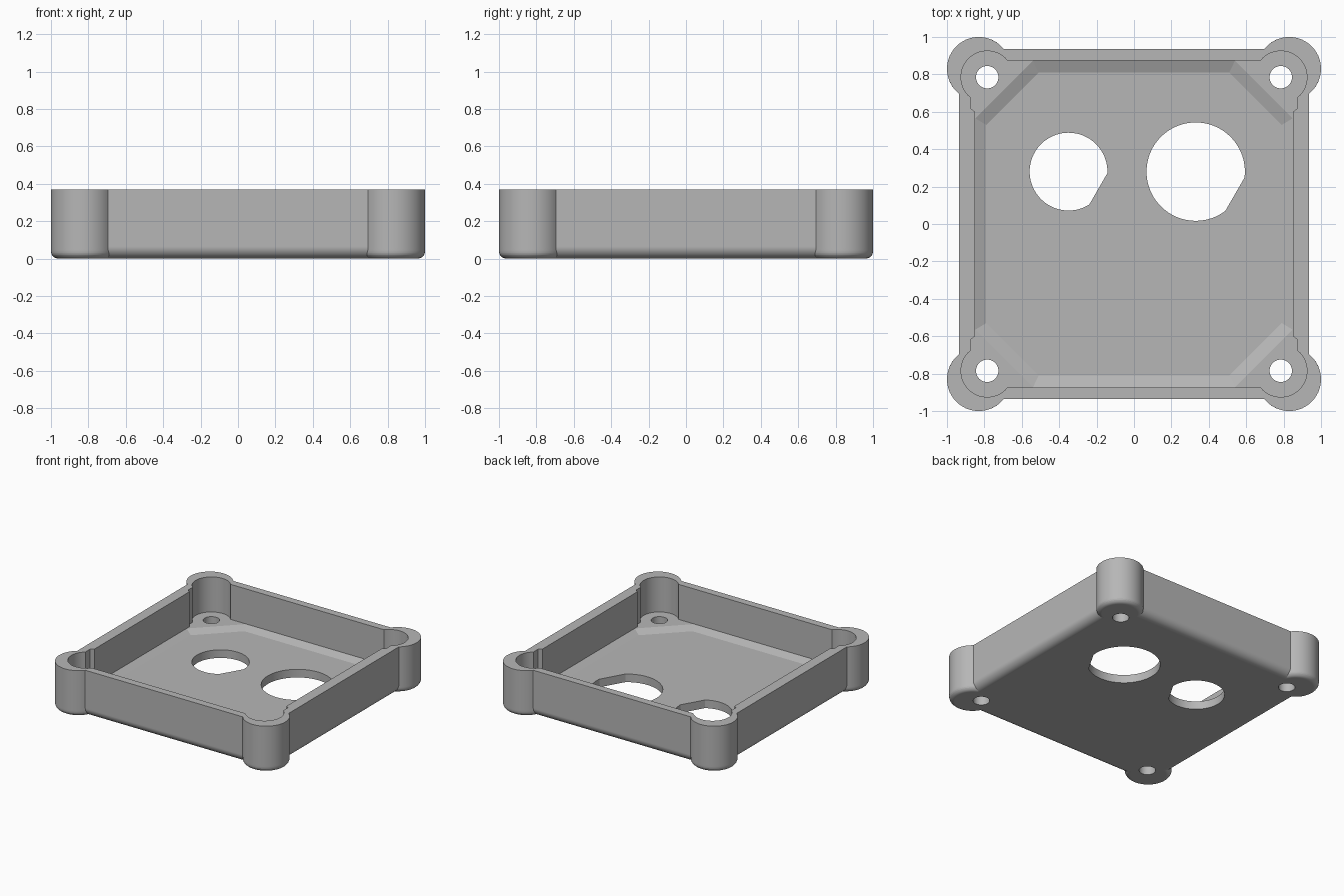
import bpy, bmesh
from math import pi, cos, sin, acos, asin, sqrt

if "Cube" in bpy.data.objects:
    bpy.data.objects.remove(bpy.data.objects["Cube"])

HEIGHT, FLOOR, LEDGE = 0.37, 0.065, 0.09

grey = bpy.data.materials.new("plain grey")
grey.use_nodes = True
grey.diffuse_color = (0.47, 0.47, 0.47, 1)
grey.node_tree.nodes["Principled BSDF"].inputs["Base Color"].default_value = grey.diffuse_color


def arc(cx, cy, r, a0, a1, n=28):
    steps = [a0 + (a1 - a0) * i / n for i in range(n + 1)]
    return [(cx + r * cos(a), cy + r * sin(a)) for a in steps]


def mirror_four(q):
    """Complete a counter-clockwise outline from its +x +y quarter."""
    half = q + [(-x, y) for x, y in reversed(q)]
    return half + [(-x, -y) for x, y in half]


def loft(name, layers):
    """Closed solid through (outline, z) layers of equal point count."""
    bm = bmesh.new()
    rings = [[bm.verts.new((x, y, z)) for x, y in pts] for pts, z in layers]
    n = len(rings[0])
    for a, b in zip(rings, rings[1:]):
        for i in range(n):
            j = (i + 1) % n
            bm.faces.new((a[i], a[j], b[j], b[i]))
    bm.faces.new(rings[0][::-1])
    bm.faces.new(rings[-1])
    bmesh.ops.recalc_face_normals(bm, faces=bm.faces)
    mesh = bpy.data.meshes.new(name)
    bm.to_mesh(mesh)
    bm.free()
    mesh.materials.append(grey)
    ob = bpy.data.objects.new(name, mesh)
    bpy.context.collection.objects.link(ob)
    return ob


def fillet_inset(z, r):
    return 0 if z >= r else r - sqrt(r * r - (r - z) ** 2)


def shell_outline(z):
    """Square wall with a round post on each corner, rounded underneath."""
    c = 0.83
    r = 0.17 - fillet_inset(z, 0.04)
    wall = 0.935 - fillet_inset(z, 0.065)
    a = acos((wall - c) / r)
    return mirror_four(arc(c, c, r, -a, pi / 2 + a))


def octagon(x, y, cx, cy):
    return mirror_four([(x, cy), (cx, y)])


def d_hole(cx, cy, r, flat):
    """Round hole with one flat facing 30 degrees below +x."""
    a = acos(flat / r)
    return arc(cx, cy, r, a - pi / 6, 2 * pi - a - pi / 6, 72)


# Outer shell
levels = [0.065 * (1 - cos(i / 10 * pi / 2)) for i in range(11)] + [HEIGHT]
body = loft("enclosure_shell", [(shell_outline(z), z) for z in levels])

# Main cavity with round corner pockets and small side notches
pc, pr = 0.785, 0.14
pocket = arc(pc, pc, pr, -acos(0.09 / pr), pi - asin(0.09 / pr))
cavity = mirror_four([(0.85, 0.60), (0.875, 0.62)] + pocket)
cutters = [loft("cavity_cutter", [(cavity, LEDGE), (cavity, 0.6)])]

# Recessed octagonal floor with sloping rim
rim = octagon(0.849, 0.874, 0.54, 0.565)
cutters.append(loft("floor_cutter", [(octagon(0.79, 0.81, 0.51, 0.53), FLOOR),
                                     (rim, LEDGE), (rim, 0.2)]))

# Panel holes and screw holes
holes = [d_hole(0.33, 0.28, 0.263, 0.242), d_hole(-0.35, 0.28, 0.208, 0.184)]
for sx in (-1, 1):
    for sy in (-1, 1):
        holes.append(arc(sx * pc, sy * pc, 0.06, 0, 2 * pi * 39 / 40, 39))
for h in holes:
    cutters.append(loft("hole_cutter", [(h, -0.1), (h, 0.25)]))

bpy.context.view_layer.objects.active = body
body.select_set(True)
for c in cutters:
    c.hide_render = True
    mod = body.modifiers.new("cut", "BOOLEAN")
    mod.operation = "DIFFERENCE"
    mod.solver = "EXACT"
    mod.object = c
    bpy.ops.object.modifier_apply(modifier=mod.name)
    bpy.data.objects.remove(c)

# Smooth curves, crisp edges
bpy.ops.object.shade_smooth_by_angle(angle=pi / 15)
weighted = body.modifiers.new("weighted_normals", "WEIGHTED_NORMAL")
weighted.keep_sharp = True
